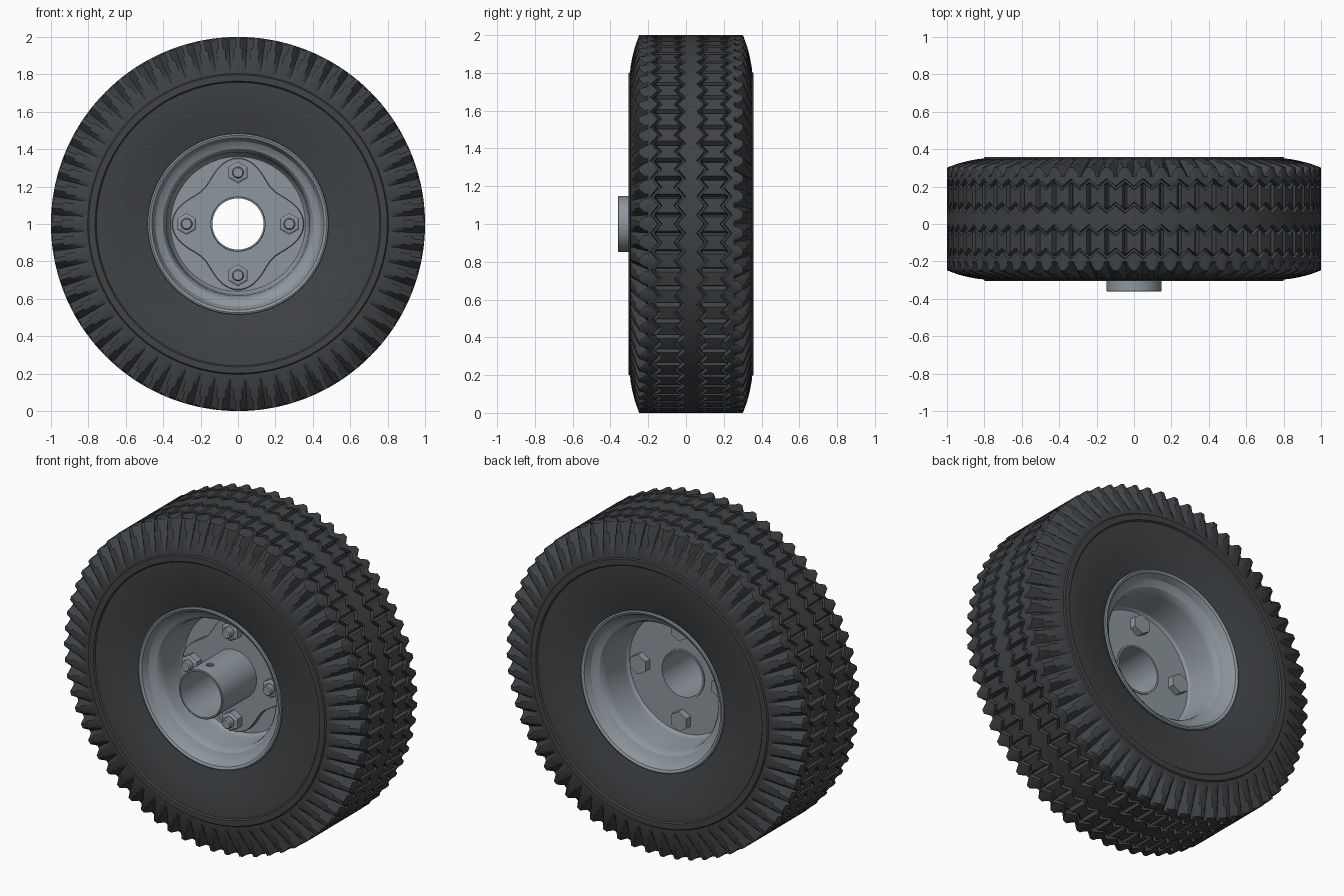
import bpy, bmesh, math
from mathutils import Matrix

if "Cube" in bpy.data.objects:
    bpy.data.objects.remove(bpy.data.objects["Cube"])

YC = 0.027      # middle plane of the tyre
LUGS = 64       # tread repeats around the tyre
SUB = 8         # steps per repeat


def material(name, rgb):
    m = bpy.data.materials.new(name)
    m.diffuse_color = (*rgb, 1)
    m.use_nodes = True
    m.node_tree.nodes["Principled BSDF"].inputs["Base Color"].default_value = m.diffuse_color
    return m


RUBBER = material("rubber", (0.05, 0.055, 0.06))
STEEL = material("steel", (0.27, 0.31, 0.34))


def smooth(ob, angle=30):
    bpy.ops.object.select_all(action='DESELECT')
    ob.select_set(True)
    bpy.context.view_layer.objects.active = ob
    bpy.ops.object.shade_smooth_by_angle(angle=math.radians(angle))


def finish(name, bm, mat, angle=30):
    bmesh.ops.recalc_face_normals(bm, faces=bm.faces)
    me = bpy.data.meshes.new(name)
    bm.to_mesh(me)
    bm.free()
    me.materials.append(mat)
    ob = bpy.data.objects.new(name, me)
    bpy.context.collection.objects.link(ob)
    smooth(ob, angle)
    return ob


def lathe(name, profile, n, mat, angle=30):
    """Sweep a closed (y, r) profile around the axle; it may vary with the step."""
    bm = bmesh.new()
    rings = []
    for i in range(n):
        a = 2 * math.pi * i / n
        pts = profile(i, a) if callable(profile) else profile
        rings.append([bm.verts.new((r * math.sin(a), y, 1 + r * math.cos(a))) for y, r in pts])
    for i in range(n):
        p, q = rings[i], rings[(i + 1) % n]
        m = len(p)
        for j in range(m):
            k = (j + 1) % m
            bm.faces.new((p[j], p[k], q[k], q[j]))
    return finish(name, bm, mat, angle)


# Tyre: sidewalls, wedge-shaped shoulder lugs, zigzag grooves and cross slits
SIDE = [(0.20, 0.43), (0.265, 0.455), (0.275, 0.48), (0.285, 0.53), (0.302, 0.60),
        (0.314, 0.67), (0.321, 0.73), (0.322, 0.757), (0.331, 0.764),
        (0.331, 0.798), (0.323, 0.804), (0.321, 0.83)]
SHOULDER = [(0.312, 0.88, 0.018, 1.6), (0.297, 0.94, 0.032, 2.3), (0.275, 1.0, 0.045, 3.0)]
GROOVES = [(-0.185, 1), (-0.06, -1), (0.06, 1), (0.185, -1)]


def tyre_profile(i, a):
    k = i % SUB

    def half(s, k):
        pts = [(YC + s * u, r) for u, r in SIDE]
        for u, r, depth, width in SHOULDER:
            d = depth * max(0, 1 - abs(k - 4) / width)
            pts.append((YC + s * (u - d), r - 0.4 * d))
        return pts + [(YC + s * 0.228, 1.0)]

    zig = 0.02 * (1 - abs(k - 4) / 2)
    slit = 0.975 if k == 4 else 1.0
    pts = half(-1, k)
    for g, (u, sign) in enumerate(GROOVES):
        c = YC + u - sign * zig
        pts += [(c - 0.011, 1.0), (c - 0.007, 0.97), (c + 0.007, 0.97), (c + 0.011, 1.0)]
        if g in (0, 2):     # slit joining this groove to its partner
            e = c + 0.014
            f = YC + GROOVES[g + 1][0] - GROOVES[g + 1][1] * zig - 0.014
            pts += [(e, slit), (f, slit)]
    return pts + half(1, (k + 4) % SUB)[::-1]


lathe("tyre", tyre_profile, LUGS * SUB, RUBBER, 25)

# Rim: rolled lip, stepped barrel and centre disc in one closed section
LIP = [(0.20, 0.425), (0.262, 0.45), (0.278, 0.476), (0.292, 0.484), (0.302, 0.482),
       (0.305, 0.474), (0.298, 0.460), (0.278, 0.450), (0.258, 0.442), (0.245, 0.425),
       (0.235, 0.402), (0.215, 0.388), (0.19, 0.383), (0.06, 0.376)]
disc = [(0.0, 0.36), (0.0, 0.14), (0.03, 0.14), (0.03, 0.36)]
rim = [(YC - u, r) for u, r in LIP] + [(-0.015, 0.372)] + disc
rim += [(0.045, 0.372)] + [(YC + u, r) for u, r in LIP[::-1]]
lathe("rim", rim, 96, STEEL)


# Four-lobed hub flange in front of the disc
def flange_profile(i, a):
    r = 0.308 + 0.045 * math.cos(4 * a)
    return [(-0.032, 0.14), (-0.032, r - 0.004), (-0.028, r), (0.0, r), (0.0, 0.14)]


lathe("hub_flange", flange_profile, 96, STEEL)

# Hub tube with a grease hole drilled in its top
tube = lathe("hub_tube", [(-0.36, 0.137), (-0.36, 0.145), (-0.357, 0.148),
                          (0.036, 0.148), (0.036, 0.137)], 64, STEEL)
bpy.ops.mesh.primitive_cylinder_add(vertices=24, radius=0.022, depth=0.12, location=(0, -0.27, 1.15))
cutter = bpy.context.object
cutter.name = "grease_hole_cutter"
cutter.hide_render = True
mod = tube.modifiers.new("grease_hole", 'BOOLEAN')
mod.operation = 'DIFFERENCE'
mod.solver = 'EXACT'
mod.object = cutter
bpy.context.view_layer.objects.active = tube
bpy.ops.object.modifier_apply(modifier=mod.name)
bpy.data.objects.remove(cutter)
smooth(tube)


# Bolts: head behind the disc, washer, nut and threaded end in front of the flange
def add_rod(bm, x, z, y0, y1, r, sides, r_front=None):
    rot = Matrix.Rotation(math.radians(90), 4, 'X')
    bmesh.ops.create_cone(bm, cap_ends=True, segments=sides, radius1=r,
                          radius2=r if r_front is None else r_front, depth=y1 - y0,
                          matrix=Matrix.Translation((x, (y0 + y1) / 2, z)) @ rot)


for n, side in enumerate(("top", "right", "bottom", "left")):
    x = 0.275 * math.sin(n * math.pi / 2)
    z = 1 + 0.275 * math.cos(n * math.pi / 2)
    bm = bmesh.new()
    add_rod(bm, x, z, 0.03, 0.072, 0.06, 6)
    add_rod(bm, x, z, -0.11, 0.03, 0.031, 24)
    add_rod(bm, x, z, -0.117, -0.11, 0.031, 24, 0.025)
    finish("bolt_" + side, bm, STEEL)
    bm = bmesh.new()
    add_rod(bm, x, z, -0.076, -0.032, 0.058, 6)
    add_rod(bm, x, z, -0.083, -0.076, 0.058, 6, 0.046)
    finish("nut_" + side, bm, STEEL)
